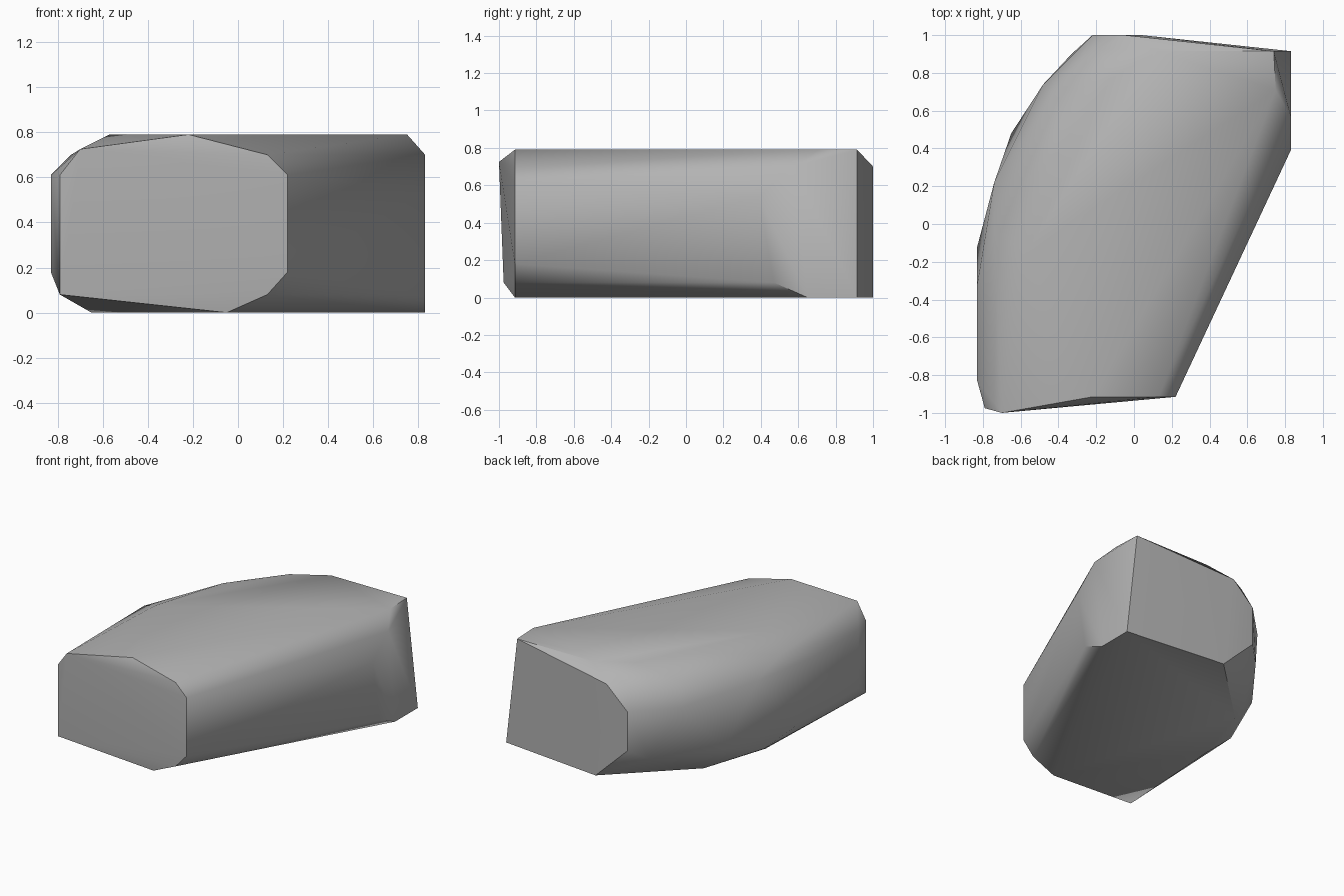
import bpy
import bmesh
import math

cube = bpy.data.objects.get("Cube")
if cube:
    bpy.data.objects.remove(cube, do_unlink=True)


def flat_material(name, rgb):
    colour = (*rgb, 1.0)
    material = bpy.data.materials.new(name)
    material.use_nodes = True
    material.diffuse_color = colour
    shader = next(n for n in material.node_tree.nodes if n.type == "BSDF_PRINCIPLED")
    shader.inputs["Base Color"].default_value = colour
    return material


def faceted_stone(name, outlines, material):
    """Wrap a convex skin around outlines stacked by height."""
    bm = bmesh.new()
    for height, outline in outlines:
        for x, y in outline:
            bm.verts.new((x, y, height))
    hull = bmesh.ops.convex_hull(bm, input=bm.verts, use_existing_faces=False)
    unused = {v for v in hull["geom_interior"] + hull["geom_unused"]
              if isinstance(v, bmesh.types.BMVert)}
    bmesh.ops.delete(bm, geom=list(unused), context="VERTS")
    # Merge the nearly coplanar triangles into clean flat facets
    bmesh.ops.dissolve_limit(bm, angle_limit=math.radians(1.5),
                             verts=bm.verts, edges=bm.edges)
    bmesh.ops.recalc_face_normals(bm, faces=bm.faces)
    mesh = bpy.data.meshes.new(name)
    bm.to_mesh(mesh)
    bm.free()
    mesh.materials.append(material)
    stone = bpy.data.objects.new(name, mesh)
    bpy.context.collection.objects.link(stone)
    return stone


# Flat underside, bevelled lower rim, upright walls, bevelled upper rim, flat top
underside = [(-.05, -.915), (.83, .65), (.83, .915), (.04, 1), (-.49, .49), (-.65, 0)]
lower_rim = [(-.79, -.975), (.13, -.915), (.83, .47), (-.74, .15)]
wall_base = [(-.83, -.83), (.22, -.915), (-.33, .9), (-.65, .48), (-.83, -.12)]
wall_middle = [(-.22, 1), (-.48, .74), (.83, .39)]
wall_top = [(-.83, -.83), (-.79, -.975), (.22, -.915), (-.74, .22), (-.83, -.32)]
upper_rim = [(.13, -.915), (.83, .57), (-.05, 1), (-.18, .93), (-.3, .83),
             (-.42, .68), (-.74, -.04)]
front_crest = [(-.7, -1)]
flat_top = [(-.22, -.915), (.75, .71), (.74, .915), (.12, .915), (-.12, .77),
            (-.4, .4), (-.57, -.15)]

outlines = [
    (0, underside), (.08, lower_rim), (.18, wall_base), (.54, wall_middle),
    (.61, wall_top), (.7, upper_rim), (.725, front_crest), (.79, flat_top),
]
# The back wall has its own low corner
outlines.append((.25, [(-.22, 1)]))

stone = faceted_stone("stone_block", outlines, flat_material("stone_grey", (.45, .45, .45)))

# Soft shading across shallow facets, crisp lines on steep ones
bpy.ops.object.select_all(action="DESELECT")
stone.select_set(True)
bpy.context.view_layer.objects.active = stone
bpy.ops.object.shade_smooth_by_angle(angle=math.radians(35))
